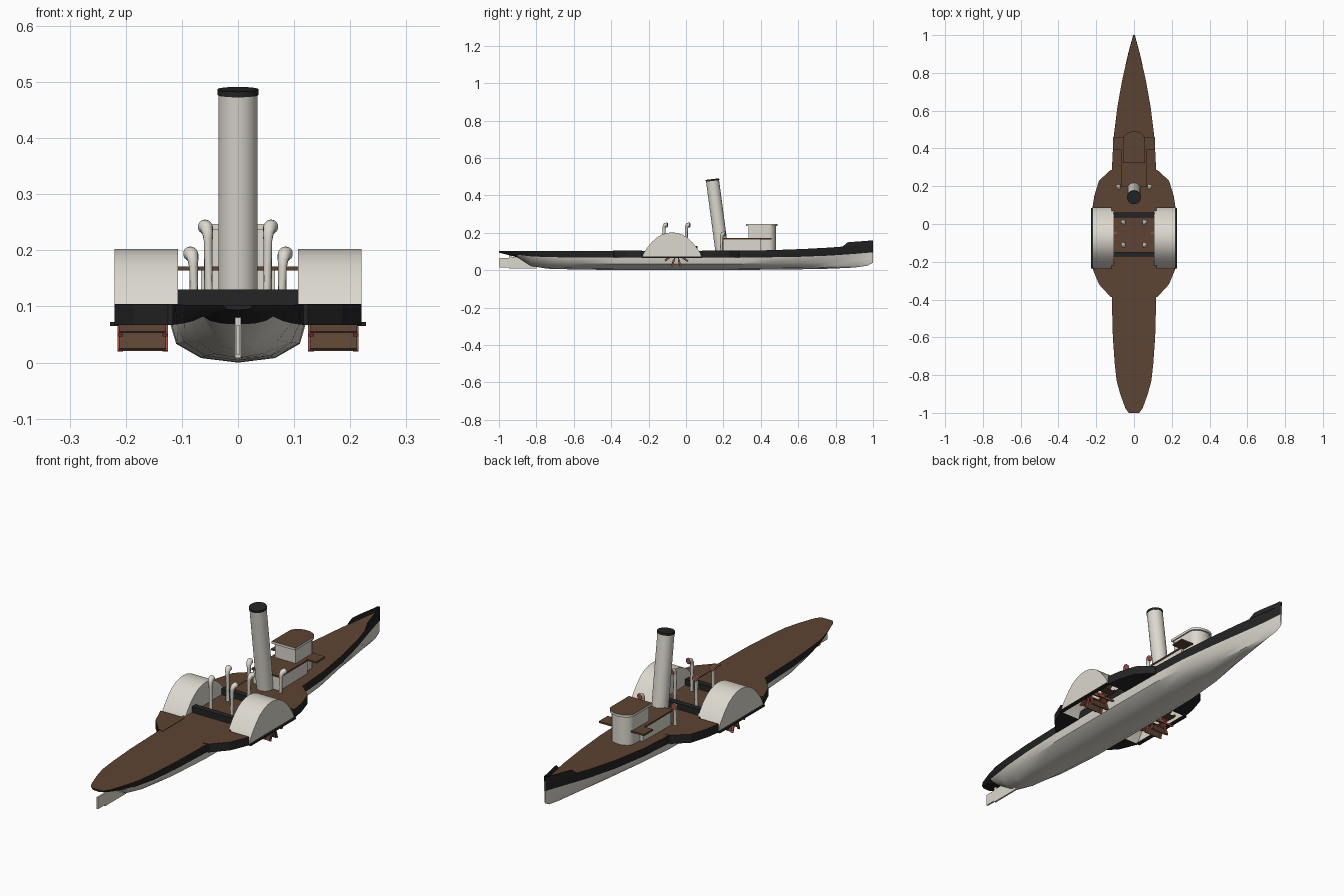
import bpy, bmesh, math
from mathutils import Matrix, Vector

if "Cube" in bpy.data.objects:
    bpy.data.objects.remove(bpy.data.objects["Cube"])


def mat(name, rgb):
    m = bpy.data.materials.new(name)
    m.diffuse_color = (*rgb, 1)
    m.use_nodes = True
    m.node_tree.nodes["Principled BSDF"].inputs["Base Color"].default_value = m.diffuse_color
    return m


WHITE = mat("cream_white", (0.72, 0.69, 0.62))
BLACK = mat("hull_black", (0.018, 0.018, 0.019))
BROWN = mat("deck_brown", (0.11, 0.058, 0.033))
RED = mat("paddle_red", (0.36, 0.085, 0.06))


def finish(bm, name, mats, smooth=None, mirror=False, recalc=True):
    if recalc:
        bmesh.ops.recalc_face_normals(bm, faces=bm.faces)
    me = bpy.data.meshes.new(name)
    bm.to_mesh(me)
    bm.free()
    for m in mats:
        me.materials.append(m)
    ob = bpy.data.objects.new(name, me)
    bpy.context.collection.objects.link(ob)
    if mirror:
        ob.modifiers.new("mirror", 'MIRROR').use_mirror_merge = False
    if smooth:
        bpy.ops.object.select_all(action='DESELECT')
        ob.select_set(True)
        bpy.context.view_layer.objects.active = ob
        bpy.ops.object.shade_smooth_by_angle(angle=math.radians(smooth))
    return ob


def add_box(bm, lo, hi, mi=0, M=Matrix()):
    lo, hi = Vector(lo), Vector(hi)
    T = M @ Matrix.Translation((lo + hi) / 2) @ Matrix.Diagonal((*(hi - lo), 1))
    r = bmesh.ops.create_cube(bm, size=1, matrix=T)
    for f in {f for v in r['verts'] for f in v.link_faces}:
        f.material_index = mi


def box(name, lo, hi, m, mirror=False):
    bm = bmesh.new()
    add_box(bm, lo, hi)
    return finish(bm, name, [m], mirror=mirror)


def prism(name, pts, z0, z1, side, top, mirror=False, smooth=None):
    """Outline in x, y raised from z0 to z1, with its own top colour."""
    bm = bmesh.new()
    a = [bm.verts.new((x, y, z0)) for x, y in pts]
    b = [bm.verts.new((x, y, z1)) for x, y in pts]
    n = len(pts)
    bm.faces.new(a)
    bm.faces.new(b).material_index = 1
    for i in range(n):
        bm.faces.new((a[i], a[(i + 1) % n], b[(i + 1) % n], b[i]))
    return finish(bm, name, [side, top], smooth, mirror)


def tube(name, path, radii, mats, n=16, mirror=False):
    """Round pipe along a path; the end cap takes the last material."""
    bm = bmesh.new()
    rings = []
    P = [Vector(p) for p in path]
    for i, p in enumerate(P):
        t = P[min(i + 1, len(P) - 1)] - P[max(i - 1, 0)]
        q = t.to_track_quat('Z', 'X')
        rings.append([bm.verts.new(p + q @ Vector((radii[i] * math.cos(k * math.tau / n),
                                                   radii[i] * math.sin(k * math.tau / n), 0)))
                      for k in range(n)])
    for a, b in zip(rings, rings[1:]):
        for k in range(n):
            bm.faces.new((a[k], a[(k + 1) % n], b[(k + 1) % n], b[k]))
    bm.faces.new(rings[0])
    bm.faces.new(rings[-1]).material_index = len(mats) - 1
    return finish(bm, name, mats, 50, mirror)


# Hull: lofted stations (y, deck half width, waterline half width, keel z, waterline z, deck z, fullness)
stations = [
    (-1.00, .028, .020, .094, .096, .103, 1),
    (-0.975, .046, .038, .088, .092, .103, 1),
    (-0.90, .073, .062, .068, .082, .103, .9),
    (-0.83, .092, .080, .022, .074, .103, .6),
    (-0.74, .102, .096, .008, .070, .103, .8),
    (-0.60, .112, .109, .004, .068, .103, .95),
    (-0.38, .118, .118, .001, .067, .103, 1),
    (0.00, .120, .120, .000, .067, .103, 1),
    (0.27, .118, .117, .001, .067, .104, 1),
    (0.45, .109, .106, .003, .069, .107, .95),
    (0.62, .088, .082, .005, .072, .113, .85),
    (0.77, .061, .052, .008, .078, .121, .75),
    (0.90, .030, .022, .014, .087, .131, .6),
    (0.97, .011, .008, .024, .093, .137, .6),
    (1.00, .003, .003, .040, .096, .140, .8),
]
bm = bmesh.new()
prev = None
for y, bd, bw, k, zw, zd, f in stations:
    h = zw - k
    half = [(.55 * bw * f, k + .12 * h), (.92 * bw * f, k + .5 * h), (bw, zw), (bd, zd)]
    pts = [(-x, z) for x, z in reversed(half)] + [(0, k)] + half
    ring = [bm.verts.new((x, y, z)) for x, z in pts]
    if prev:
        for i in range(9):
            j = (i + 1) % 9
            fc = bm.faces.new((prev[i], prev[j], ring[j], ring[i]))
            fc.material_index = 2 if i == 8 else 1 if i in (0, 7) or y < -.85 else 0
    else:
        bm.faces.new(ring).material_index = 1
    prev = ring
bm.faces.new(prev)
finish(bm, "hull", [WHITE, BLACK, BROWN], 35)

# Raised bow bulwark
bm = bmesh.new()
edge = [(.84, .044, .127, .128), (.865, .038, .128, .149), (.90, .030, .130, .152),
        (.97, .011, .136, .157), (1.0, .003, .094, .160)]
cols = [(bm.verts.new((x, y, a)), bm.verts.new((x, y, b))) for y, x, a, b in edge]
for a, b in zip(cols, cols[1:]):
    bm.faces.new((a[0], b[0], b[1], a[1]))
ob = finish(bm, "bow_bulwark", [BLACK], mirror=True, recalc=False)
s = ob.modifiers.new("thick", 'SOLIDIFY')
s.thickness, s.offset = .003, 0

# Rudder and skeg under the counter
box("rudder", (-.004, -.998, .014), (.004, -.946, .066), WHITE)
box("rudder_post", (-.005, -.946, .008), (.005, -.932, .087), WHITE)
box("skeg", (-.004, -.934, .008), (.004, -.80, .07), WHITE)

# Sponsons before and behind the wheels
Y0, Y1, YC = -.235, .085, -.075
prism("aft_sponson", [(.10, -.39), (.125, -.385), (.185, -.32), (.21, -.26), (.22, Y0), (.10, Y0)],
      .067, .1045, BLACK, BROWN, mirror=True)
prism("fore_sponson", [(.10, Y1), (.22, Y1), (.21, .15), (.185, .23), (.125, .285), (.10, .29)],
      .067, .1055, BLACK, BROWN, mirror=True)
box("sponson_guard", (.212, Y0, .065), (.228, Y1, .072), BLACK, mirror=True)

# Paddle boxes: arched shells, open below
half = [(.16, .068), (.15, .095), (.132, .12), (.108, .15), (.082, .174), (.055, .19), (.027, .199)]
prof = [(YC - d, z) for d, z in half] + [(YC, .202)] + [(YC + d, z) for d, z in reversed(half)]
bm = bmesh.new()
a = [bm.verts.new((.107, y, z)) for y, z in prof]
b = [bm.verts.new((.22, y, z)) for y, z in prof]
for i in range(len(prof) - 1):
    bm.faces.new((a[i], a[i + 1], b[i + 1], b[i]))
bm.faces.new(a)
bm.faces.new(b)
finish(bm, "paddle_box", [WHITE], 35, mirror=True)

# Paddle wheels: red arms and hub, brown floats
bm = bmesh.new()
for i in range(10):
    M = Matrix.Translation((0, -.05, .094)) @ Matrix.Rotation((i + .5) * math.tau / 10, 4, 'X')
    for x in (.125, .205):
        add_box(bm, (x, -.003, 0), (x + .01, .003, .077), 0, M)
    add_box(bm, (.128, .003, .04), (.212, .007, .075), 1, M)
finish(bm, "paddle_wheel", [RED, BROWN], mirror=True)
tube("paddle_axle", [(.09, -.05, .094), (.218, -.05, .094)], [.01, .01], [RED], 12, mirror=True)

# Black cross beams between the paddle boxes
for name, y in (("aft_beam", -.16), ("fore_beam", .048)):
    box(name, (-.108, y - .013, .10), (.108, y + .013, .13), BLACK)

# Raked funnel with black rim
tube("funnel", [(0, .193, .095), (0, .142, .478)], [.035, .035], [WHITE], 32)
tube("funnel_rim", [(0, .1422, .477), (0, .141, .487)], [.0365, .0365], [BLACK], 32)

# Cowl ventilators, red mouths facing the bow
for name, x, y, top in (("aft_vent", .053, -.118, .242), ("mid_vent", .053, .002, .242),
                        ("fore_vent", .079, .19, .194)):
    tube(name, [(x, y, .098), (x, y, top - .025), (x + .001, y + .001, top - .012),
                (x + .003, y + .006, top - .002), (x + .005, y + .013, top), (x + .006, y + .019, top)],
         [.008, .008, .0095, .0115, .0125, .013], [WHITE, RED], 14, mirror=True)

# Deckhouse with brown roof and bridge wings
box("deckhouse", (-.066, .20, .10), (.066, .40, .164), WHITE)
box("deckhouse_roof", (-.07, .195, .164), (.07, .40, .171), BROWN)
box("bridge_wings", (-.112, .395, .164), (.112, .458, .1715), BROWN)


# Wheelhouse with rounded front and overhanging roof
def rounded(w, y0, y1):
    r = w * .75
    arc = [(w * math.cos(t * math.pi / 12), y1 - r + r * math.sin(t * math.pi / 12)) for t in range(13)]
    return [(-w, y0), (w, y0)] + arc


prism("wheelhouse", rounded(.052, .335, .482), .10, .236, WHITE, WHITE, smooth=35)
prism("wheelhouse_roof", rounded(.058, .322, .49), .236, .247, WHITE, BROWN, smooth=35)
